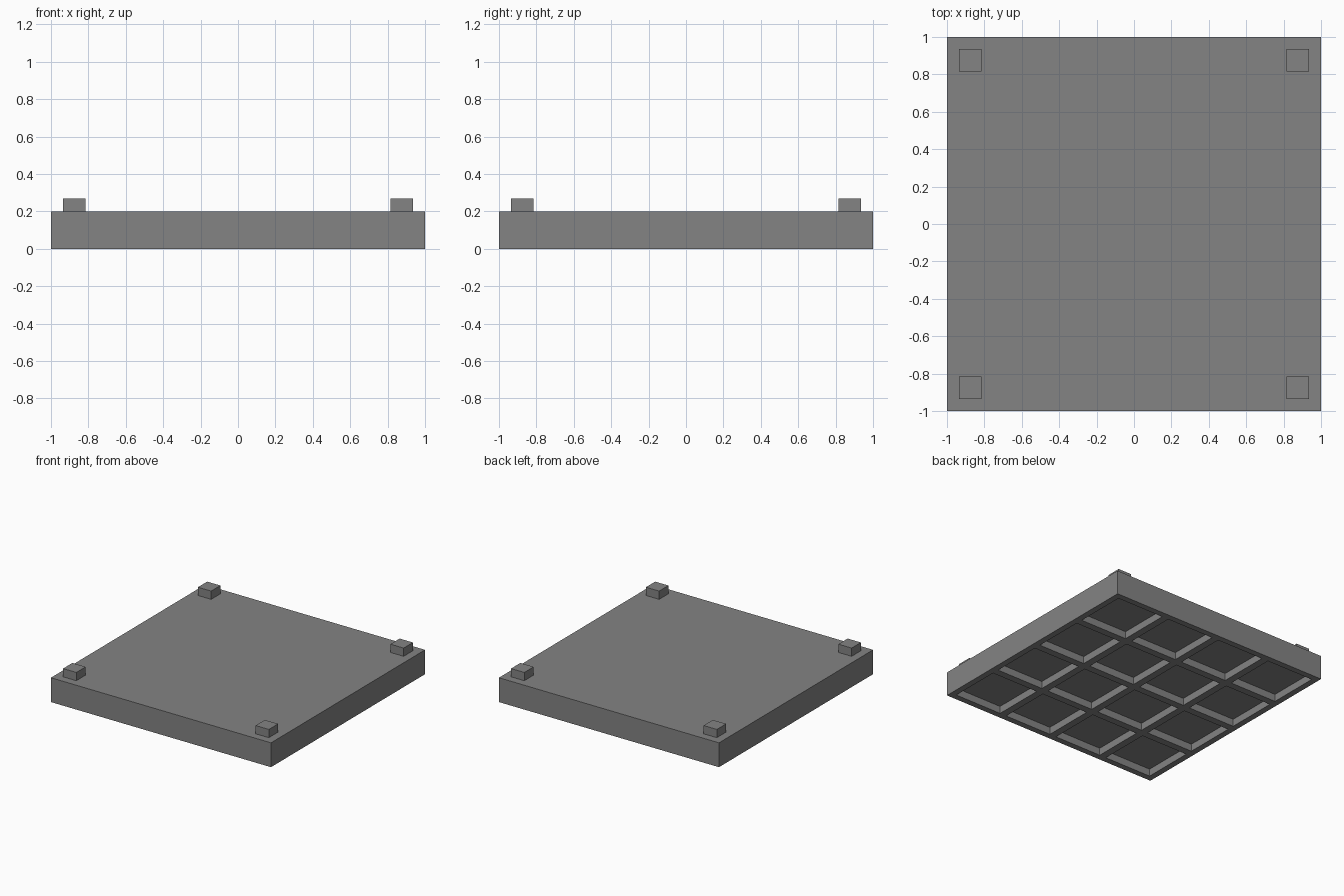
import bpy
import bmesh
from mathutils import Matrix, Vector

if "Cube" in bpy.data.objects:
    bpy.data.objects.remove(bpy.data.objects["Cube"])

grey = bpy.data.materials.new("mid grey")
grey.use_nodes = True
colour = (0.23, 0.23, 0.23, 1)
grey.diffuse_color = colour
grey.node_tree.nodes["Principled BSDF"].inputs["Base Color"].default_value = colour

CELLS = 4
RIM = 0.05
RIB = 0.06
DEPTH = 0.06
HEIGHT = 0.2


def finish(name, bm):
    mesh = bpy.data.meshes.new(name)
    bm.to_mesh(mesh)
    bm.free()
    mesh.materials.append(grey)
    obj = bpy.data.objects.new(name, mesh)
    bpy.context.collection.objects.link(obj)
    return obj


def box(name, centre, size):
    bm = bmesh.new()
    bmesh.ops.create_cube(bm, size=1, matrix=Matrix.Translation(centre) @ Matrix.Diagonal((*size, 1)))
    return finish(name, bm)


# Slab: cut its underside into a grid of cells and push the cells up
bm = bmesh.new()
bmesh.ops.create_cube(bm, size=2, matrix=Matrix.Translation((0, 0, HEIGHT / 2)) @ Matrix.Diagonal((1, 1, HEIGHT / 2, 1)))
pitch = (2 - 2 * RIM + RIB) / CELLS
spans = [(-1 + RIM + i * pitch, -1 + RIM + i * pitch + pitch - RIB) for i in range(CELLS)]
for axis in (Vector((1, 0, 0)), Vector((0, 1, 0))):
    for cut in (c for span in spans for c in span):
        under = [f for f in bm.faces if f.normal.z < -0.5]
        edges = {e for f in under for e in f.edges}
        verts = {v for f in under for v in f.verts}
        bmesh.ops.bisect_plane(bm, geom=[*under, *edges, *verts], plane_co=axis * cut, plane_no=axis)


def in_cell(value):
    return any(a < value < b for a, b in spans)


cells = []
for face in bm.faces:
    c = face.calc_center_median()
    if face.normal.z < -0.5 and in_cell(c.x) and in_cell(c.y):
        cells.append(face)
pushed = bmesh.ops.extrude_discrete_faces(bm, faces=cells)["faces"]
for face in pushed:
    bmesh.ops.translate(bm, verts=face.verts, vec=(0, 0, DEPTH))
bmesh.ops.recalc_face_normals(bm, faces=bm.faces)
finish("ribbed_slab", bm)

# Corner pegs on the top
for side, x in (("right", -0.875), ("left", 0.875)):
    for end, y in (("front", -0.875), ("back", 0.875)):
        box(f"{end}_{side}_peg", (x, y, HEIGHT + 0.034), (0.12, 0.12, 0.068))
